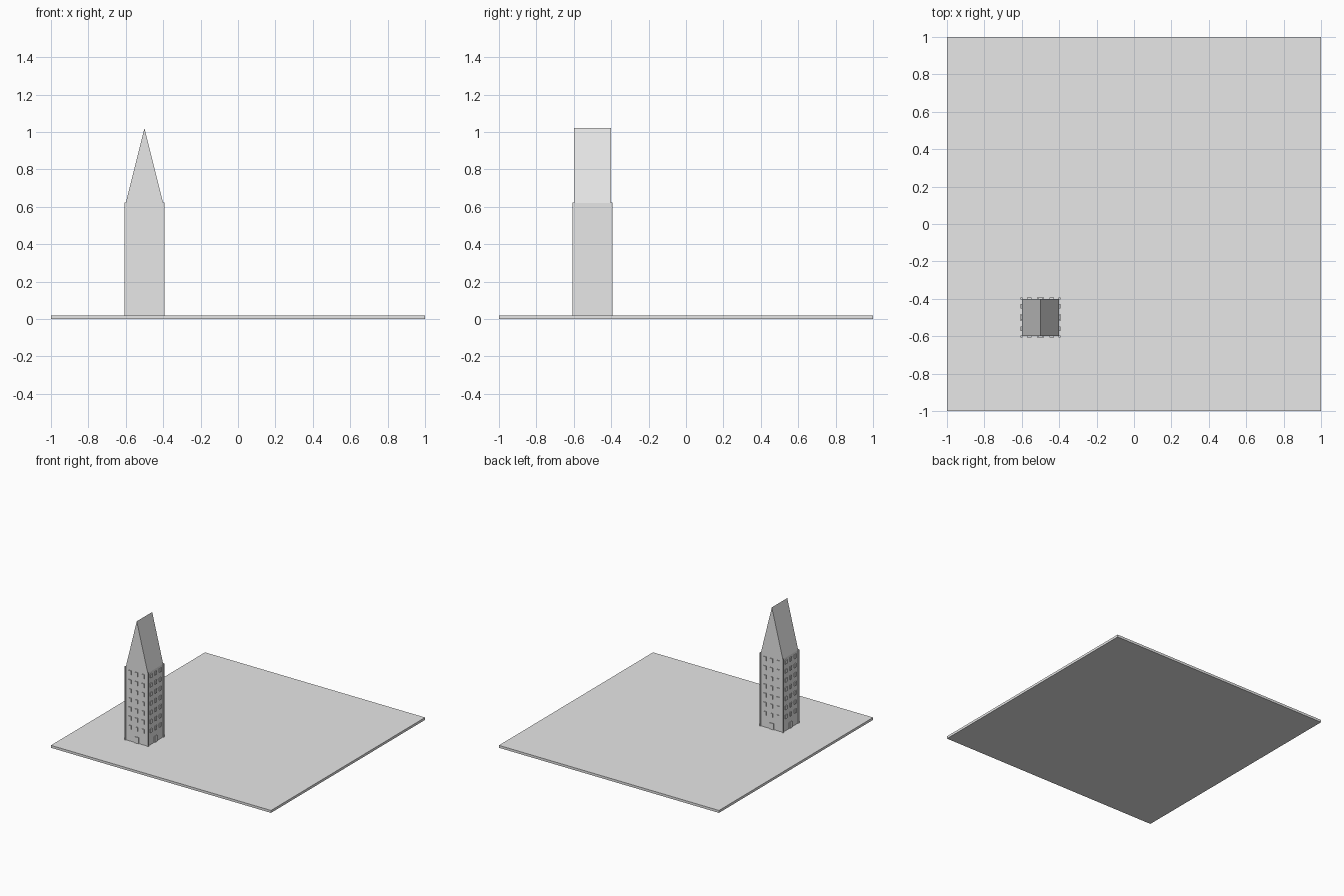
import bpy
import bmesh
from mathutils import Matrix, Vector

cube = bpy.data.objects.get("Cube")
if cube:
    bpy.data.objects.remove(cube, do_unlink=True)

gray = bpy.data.materials.new("light_gray")
gray.use_nodes = True
gray.diffuse_color = (0.8, 0.8, 0.8, 1)
gray.node_tree.nodes["Principled BSDF"].inputs["Base Color"].default_value = (0.8, 0.8, 0.8, 1)

CENTRE = Vector((-0.5, -0.5, 0))
HALF, BASE, EAVE, RIDGE = 0.1, 0.02, 0.62, 1.02


def finish(name, bm, location=CENTRE):
    bmesh.ops.recalc_face_normals(bm, faces=bm.faces)
    mesh = bpy.data.meshes.new(name)
    bm.to_mesh(mesh)
    bm.free()
    mesh.materials.append(gray)
    obj = bpy.data.objects.new(name, mesh)
    obj.location = location
    bpy.context.collection.objects.link(obj)


def add_box(bm, centre, size, turn=0):
    matrix = (Matrix.Rotation(turn, 4, "Z") @ Matrix.Translation(centre)
              @ Matrix.Diagonal((*size, 1)))
    bmesh.ops.create_cube(bm, size=1, matrix=matrix)


# Square ground slab
bm = bmesh.new()
add_box(bm, (0, 0, BASE / 2), (2, 2, BASE))
finish("ground_slab", bm, (0, 0, 0))

# Tower walls
bm = bmesh.new()
add_box(bm, (0, 0, (BASE + EAVE) / 2), (2 * HALF, 2 * HALF, EAVE - BASE))
finish("tower_walls", bm)

# Steep gable roof with its ridge running front to back
bm = bmesh.new()
profile = [(-HALF, EAVE), (HALF, EAVE), (0, RIDGE)]
gable = bm.faces.new([bm.verts.new((x, -HALF, z)) for x, z in profile])
extruded = bmesh.ops.extrude_face_region(bm, geom=[gable], use_keep_orig=True)
moved = [v for v in extruded["geom"] if isinstance(v, bmesh.types.BMVert)]
bmesh.ops.translate(bm, verts=moved, vec=(0, 2 * HALF, 0))
finish("gable_roof", bm)

# Slim posts on the four corners
bm = bmesh.new()
for x in (-1, 1):
    for y in (-1, 1):
        add_box(bm, (x * 0.102, y * 0.102, (BASE + EAVE) / 2 + 0.002),
                (0.01, 0.01, EAVE - BASE + 0.004))
finish("corner_posts", bm)

# Raised windows in rows on all four sides, with a door below
windows, doors = bmesh.new(), bmesh.new()
for side in range(4):
    turn = side * 1.5707963
    for row in range(7):
        for column in (-1, 0, 1):
            add_box(windows, (column * 0.06, -HALF - 0.002, 0.585 - row * 0.075),
                    (0.024, 0.008, 0.032), turn)
    add_box(doors, (0, -HALF - 0.002, BASE + 0.025), (0.036, 0.008, 0.05), turn)
finish("windows", windows)
finish("doors", doors)
